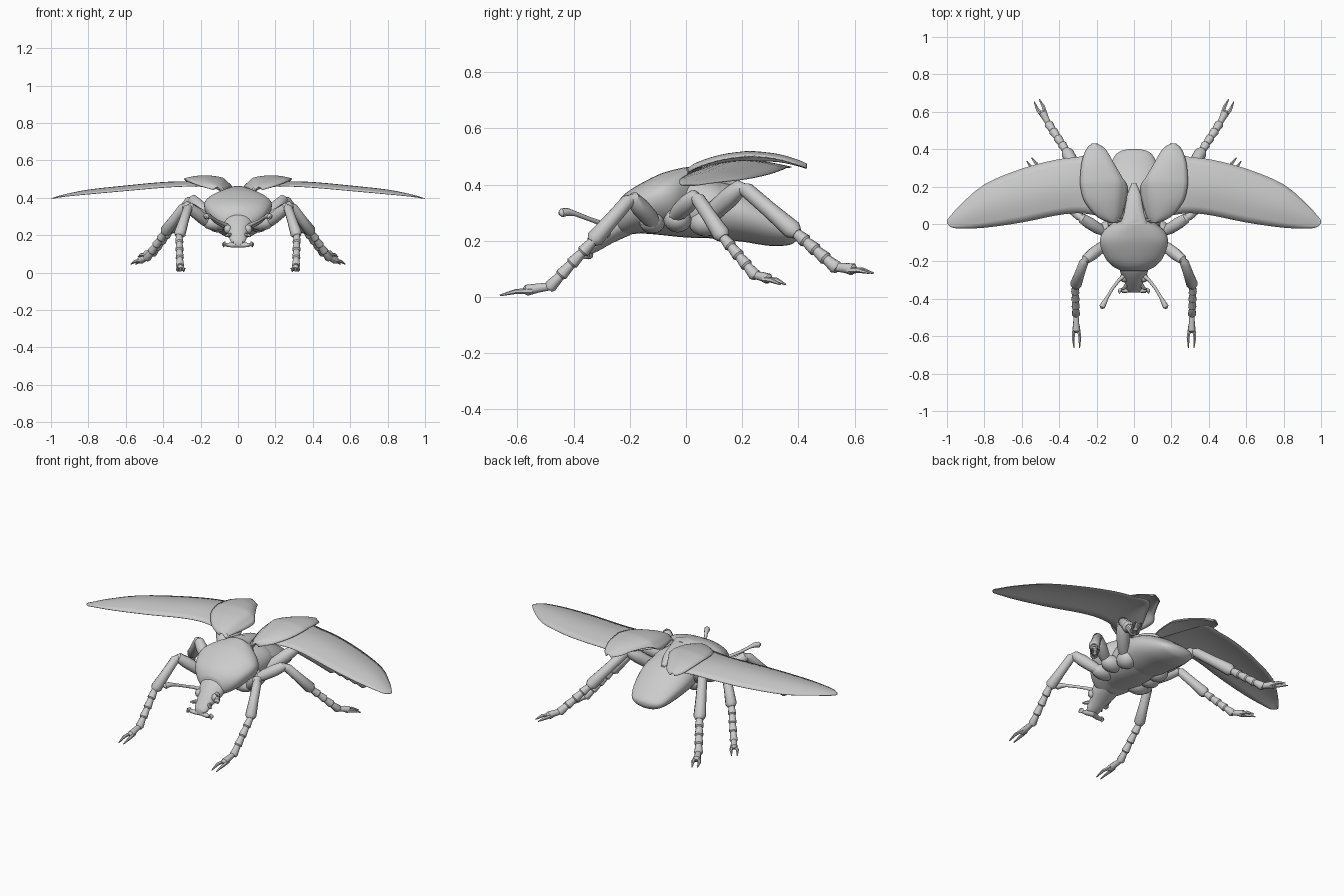
import bpy, math
from mathutils import Vector

if "Cube" in bpy.data.objects:
    bpy.data.objects.remove(bpy.data.objects["Cube"])


def spline(rows, n):
    """Catmull-Rom interpolation through rows of numbers."""
    out = []
    for i in range(len(rows) - 1):
        a, b, c, d = (rows[max(0, min(len(rows) - 1, i + k))] for k in (-1, 0, 1, 2))
        for s in range(n):
            t = s / n
            out.append([0.5 * (2 * q + (r - p) * t + (2 * p - 5 * q + 4 * r - u) * t * t
                               + (3 * q - p - 3 * r + u) * t ** 3) for p, q, r, u in zip(a, b, c, d)])
    return out + [list(rows[-1])]


def skin(name, rings, closed=True, mirror=False, angle=40):
    """Join equal-sized rings of points into a surface."""
    n = len(rings[0])
    verts = [tuple(p) for r in rings for p in r]
    faces = []
    for i in range(len(rings) - 1):
        for j in range(n if closed else n - 1):
            k = (j + 1) % n
            faces.append((i * n + j, i * n + k, (i + 1) * n + k, (i + 1) * n + j))
    if closed:
        faces += [tuple(range(n))[::-1], tuple(range((len(rings) - 1) * n, len(rings) * n))]
    me = bpy.data.meshes.new(name)
    me.from_pydata(verts, [], faces)
    ob = bpy.data.objects.new(name, me)
    bpy.context.collection.objects.link(ob)
    bpy.ops.object.select_all(action='DESELECT')
    ob.select_set(True)
    bpy.context.view_layer.objects.active = ob
    bpy.ops.object.mode_set(mode='EDIT')
    bpy.ops.mesh.select_all(action='SELECT')
    bpy.ops.mesh.normals_make_consistent(inside=False)
    bpy.ops.object.mode_set(mode='OBJECT')
    bpy.ops.object.shade_smooth_by_angle(angle=math.radians(angle))
    if mirror:
        ob.modifiers.new("mirror", 'MIRROR')
    return ob


def body(name, rows, n=4, sides=28):
    """Loft along y; row = y, half width, bottom z, widest z, top z."""
    rings = []
    for y, w, zb, zm, zt in spline(rows, n):
        ring = []
        for j in range(sides):
            a = 2 * math.pi * j / sides
            s = math.sin(a)
            ring.append((w * math.cos(a), y, zm + s * (zt - zm if s > 0 else zm - zb)))
        rings.append(ring)
    return skin(name, rings)


def tube(name, rows, sides=10):
    """Mirrored limb; row = x, y, z, radius."""
    pts = [Vector(r[:3]) for r in rows]
    rings = []
    for i, p in enumerate(pts):
        d = (pts[min(i + 1, len(pts) - 1)] - pts[max(i - 1, 0)]).normalized()
        u = d.cross(Vector((1, 0, 0.05))).normalized()
        v = d.cross(u)
        rings.append([p + rows[i][3] * (u * math.cos(2 * math.pi * j / sides)
                                        + v * math.sin(2 * math.pi * j / sides)) for j in range(sides)])
    return skin(name, rings, mirror=True)


def ball(name, loc, scale):
    rings = []
    for i in range(9):
        a = math.pi * (0.02 + 0.96 * i / 8)
        rings.append([(loc[0] + scale[0] * math.sin(a) * math.cos(math.pi * j / 6),
                       loc[1] + scale[1] * math.sin(a) * math.sin(math.pi * j / 6),
                       loc[2] + scale[2] * math.cos(a)) for j in range(12)])
    return skin(name, rings, mirror=True)


def leg(name, hip, knee, ankle, toe, tip, r=0.033):
    """Femur, tibia, ringed tarsus and a pair of claws."""
    H, K, A, T, E = map(Vector, (hip, knee, ankle, toe, tip))
    row = lambda p, rad: (*p, rad)
    tube(name + "_femur", [row(H, r * .6), row(H.lerp(K, .25), r * .95), row(H.lerp(K, .65), r),
                           row(H.lerp(K, .95), r * .8), row(K.lerp(A, .04), r * .45)])
    tube(name + "_tibia", [row(K.lerp(H, .05), r * .5), row(K.lerp(A, .08), r * .75),
                           row(K.lerp(A, .5), r * .8), row(K.lerp(A, .92), r * .95), row(A, r * .6)])
    segs = []
    for i in range(4):
        segs += [row(A.lerp(T, i / 4 - .02), r * .5), row(A.lerp(T, (i + .8) / 4), r * .68)]
    tube(name + "_tarsus", segs + [row(T, r * .5)])
    mid = T.lerp(E, .45)
    tube(name + "_foot", [row(T.lerp(A, .05), r * .42), row(T.lerp(mid, .5) + Vector((0, 0, .007)), r * .5),
                          row(mid + Vector((0, 0, .005)), r * .6), row(mid.lerp(E, .1), r * .35)])
    side = (E - T).cross(Vector((0, 0, 1))).normalized() * 0.016
    for tag, s in (("inner", -1), ("outer", 1)):
        tube(f"{name}_{tag}_claw", [row(T.lerp(mid, .75) + side * s * .6, r * .32),
                                    row(mid.lerp(E, .4) + side * s * 1.1 + Vector((0, 0, .006)), r * .27),
                                    row(E + side * s * .95, .003)], 6)


# Body sections
body("pronotum", [(-.25, .07, .225, .28, .325), (-.225, .115, .22, .30, .36), (-.18, .155, .225, .33, .393),
                  (-.10, .182, .235, .36, .435), (-.04, .165, .24, .36, .454), (.01, .11, .26, .36, .463),
                  (.05, .06, .3, .38, .46)])
body("thorax", [(-.2, .08, .23, .28, .33), (-.1, .13, .222, .29, .38), (0, .14, .212, .31, .43),
                (.1, .15, .21, .33, .42), (.18, .13, .22, .3, .38)])
body("abdomen", [(.02, .12, .22, .32, .41), (.1, .15, .207, .32, .415), (.2, .152, .197, .30, .385),
                 (.3, .13, .182, .265, .325), (.365, .102, .185, .235, .272), (.39, .07, .198, .228, .25),
                 (.4, .03, .212, .226, .235)])
body("scutellum", [(0, .07, .4, .44, .463), (.08, .05, .4, .43, .452), (.16, .035, .38, .41, .43),
                   (.22, .01, .36, .375, .385)])
body("head", [(-.2, .075, .22, .27, .33), (-.245, .076, .2, .255, .312), (-.275, .066, .185, .235, .288),
              (-.31, .05, .165, .205, .25), (-.345, .042, .15, .175, .205), (-.365, .025, .15, .165, .178)])

# Head details
ball("eye", (.054, -.288, .232), (.022, .024, .024))
tube("mandible", [(.0, -.345, .15, .016), (.04, -.355, .148, .013), (.065, -.358, .149, .01),
                  (.073, -.358, .151, .017), (.084, -.352, .153, .006)])
tube("palp", [(.035, -.32, .2, .012), (.055, -.345, .2, .009), (.068, -.35, .195, .005)], 8)
tube("antenna", [(.045, -.27, .245, .012), (.08, -.3, .262, .009), (.115, -.345, .278, .008),
                 (.145, -.395, .297, .009), (.158, -.42, .303, .014), (.17, -.442, .3, .016),
                 (.174, -.452, .298, .006)])

# Legs and their hip bulges
ball("front_hip", (.12, -.12, .265), (.07, .045, .04))
ball("middle_hip", (.13, -.03, .275), (.065, .05, .045))
ball("hind_hip", (.11, .07, .265), (.055, .06, .05))
leg("front_leg", (.15, -.105, .255), (.265, -.195, .355), (.315, -.335, .195), (.31, -.49, .03), (.306, -.662, .006))
leg("middle_leg", (.16, -.045, .285), (.285, .035, .36), (.395, .135, .21), (.49, .25, .072), (.56, .345, .045))
leg("hind_leg", (.13, .07, .28), (.25, .2, .395), (.365, .395, .225), (.46, .54, .1), (.52, .66, .085), .036)

# Hind wings: x, leading y, trailing y, edge z, camber
rings = []
for x, yf, yb, z, c in spline([(.05, .03, .1, .435, .005), (.13, .02, .26, .452, .015), (.2, .045, .37, .463, .022),
                               (.3, .058, .358, .462, .026), (.42, .045, .343, .455, .028),
                               (.6, .008, .296, .439, .027), (.8, -.02, .212, .421, .023),
                               (.93, -.024, .1, .408, .01), (.98, -.016, .045, .4, .003),
                               (1.0, .005, .02, .398, 0)], 3):
    rings.append([(x, yf + (yb - yf) * t / 8, z + c * math.sin(math.pi * t / 8)) for t in range(9)])
skin("hind_wing", rings, closed=False, mirror=True).modifiers.new("thickness", 'SOLIDIFY').thickness = .003

# Wing cases: y, inner x, fold x, outer x, crest z
rings = []
for y, xi, xm, xo, z in spline([(.005, .085, .095, .13, .46), (.04, .068, .09, .2, .482), (.12, .042, .085, .265, .508),
                                (.2, .033, .08, .287, .52), (.245, .06, .085, .288, .521),
                                (.33, .11, .125, .28, .511), (.4, .152, .16, .256, .49),
                                (.43, .195, .2, .225, .477)], 3):
    drop = (xm - xi) * .9
    ring = [(xi + (xm - xi) * t / 3, y, z - .014 - drop * (1 - t / 3)) for t in range(3)]
    for t in range(9):
        s = t / 8
        ring.append((xm + (xo - xm) * s, y, z - .014 * (2 * s - 1) ** 2 - .004 * s))
    rings.append(ring)
skin("wing_case", rings, closed=False, mirror=True).modifiers.new("thickness", 'SOLIDIFY').thickness = .005
tube("wing_hinge", [(.06, .02, .41, .014), (.09, .025, .445, .013), (.13, .04, .468, .008)], 8)
